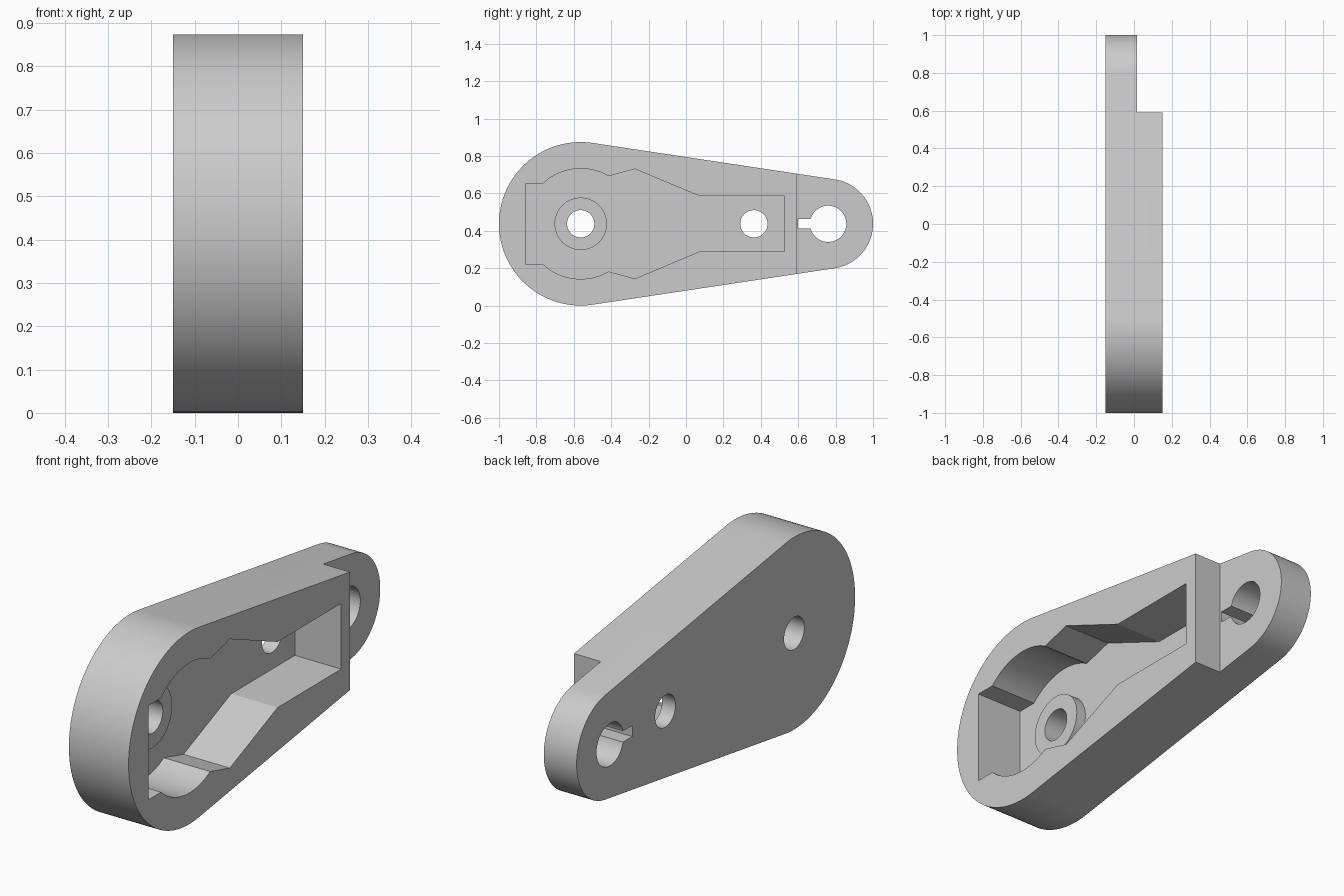
import bpy, bmesh
from math import pi, cos, sin, acos, asin, atan2, radians

cube = bpy.data.objects.get("Cube")
if cube:
    bpy.data.objects.remove(cube, do_unlink=True)

MID = 0.437                      # height of the arm's centre line
BACK, FRONT, STEP, FLOOR, BOSS = -0.15, 0.15, 0.015, -0.083, -0.035
PIVOT, TIP, BOLT = -0.563, 0.76, 0.363
BIG_R, TIP_R, HOLE_R, BOSS_R, POCKET_R = 0.437, 0.24, 0.073, 0.14, 0.295

grey = bpy.data.materials.new("plain grey")
grey.use_nodes = True
grey.diffuse_color = (0.6, 0.6, 0.6, 1)
grey.node_tree.nodes["Principled BSDF"].inputs["Base Color"].default_value = (0.6, 0.6, 0.6, 1)


def arc(cy, r, start, end, n):
    """Points (y, height above centre line) along an arc."""
    angles = [start + (end - start) * i / n for i in range(n + 1)]
    return [(cy + r * cos(a), r * sin(a)) for a in angles]


def circle(cy, r, n=64):
    return arc(cy, r, 0, 2 * pi, n)[:-1]


def box(y0, y1, half):
    return [(y0, -half), (y1, -half), (y1, half), (y0, half)]


def prism(name, outline, x0, x1):
    """Extrude a side outline across the thickness of the arm."""
    bm = bmesh.new()
    face = bm.faces.new([bm.verts.new((x0, y, MID + h)) for y, h in outline])
    out = bmesh.ops.extrude_face_region(bm, geom=[face])
    verts = [v for v in out["geom"] if isinstance(v, bmesh.types.BMVert)]
    bmesh.ops.translate(bm, verts=verts, vec=(x1 - x0, 0, 0))
    bmesh.ops.recalc_face_normals(bm, faces=bm.faces[:])
    mesh = bpy.data.meshes.new(name)
    bm.to_mesh(mesh)
    bm.free()
    mesh.materials.append(grey)
    obj = bpy.data.objects.new(name, mesh)
    bpy.context.collection.objects.link(obj)
    return obj


def combine(target, other, operation):
    """Apply a boolean and discard the helper."""
    mod = target.modifiers.new("shape", "BOOLEAN")
    mod.operation, mod.solver, mod.object = operation, "EXACT", other
    bpy.context.view_layer.objects.active = target
    bpy.ops.object.modifier_apply(modifier=mod.name)
    bpy.data.objects.remove(other, do_unlink=True)


# Tapered arm: two round ends joined by tangent lines
tangent = acos((BIG_R - TIP_R) / (TIP - PIVOT))
outline = (arc(TIP, TIP_R, -tangent, tangent, 40)
           + arc(PIVOT, BIG_R, tangent, 2 * pi - tangent, 80))
arm = prism("tapered_arm", outline, BACK, FRONT)

# Thin tip
combine(arm, prism("step_cutter", box(0.59, 1.2, 0.6), STEP, 0.3), "DIFFERENCE")

# Shaped pocket, mirrored about the centre line
a0 = pi - asin(0.214 / POCKET_R)
a1 = atan2(0.254, 0.148)
upper = ([(-0.858, 0.214)] + arc(PIVOT, POCKET_R, a0, a1, 24)
         + [(-0.273, 0.293), (0.07, 0.149), (0.527, 0.149)])
lower = [(y, -h) for y, h in reversed(upper)]
combine(arm, prism("pocket_cutter", upper + lower, FLOOR, 0.3), "DIFFERENCE")

# Raised boss around the pivot
combine(arm, prism("pivot_boss", circle(PIVOT, BOSS_R), FLOOR - 0.02, BOSS), "UNION")

# Through holes and the key slot
for y, r in ((PIVOT, HOLE_R), (BOLT, HOLE_R), (TIP, 0.097)):
    combine(arm, prism("hole_cutter", circle(y, r), -0.3, 0.3), "DIFFERENCE")
combine(arm, prism("slot_cutter", box(0.6, 0.72, 0.025), -0.3, 0.3), "DIFFERENCE")

# Smooth curved walls, crisp edges
bpy.ops.object.select_all(action="DESELECT")
arm.select_set(True)
bpy.context.view_layer.objects.active = arm
bpy.ops.object.shade_smooth_by_angle(angle=radians(20))
